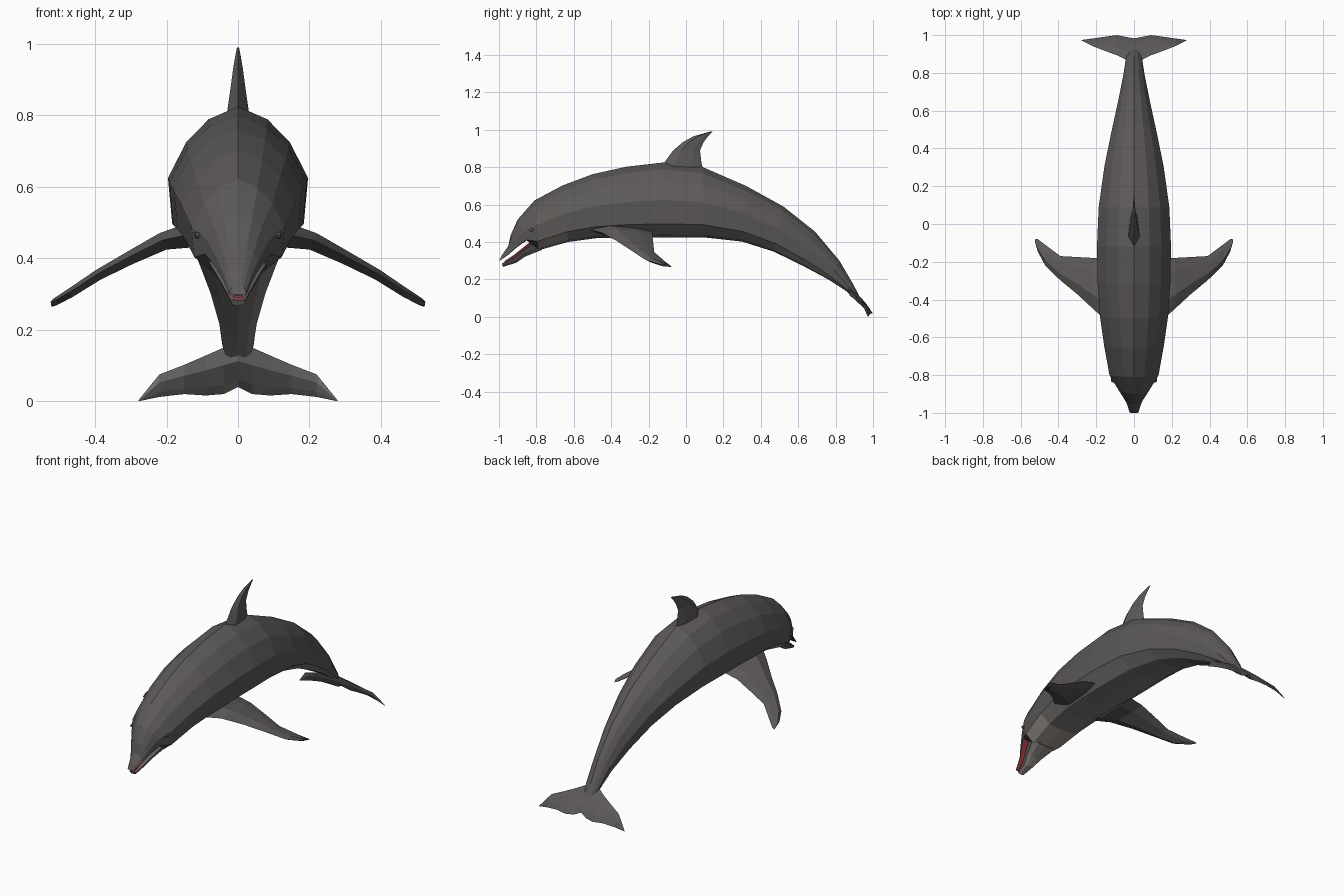
import bpy, bmesh, math
from mathutils import Vector

if "Cube" in bpy.data.objects:
    bpy.data.objects.remove(bpy.data.objects["Cube"])


def material(name, rgb):
    m = bpy.data.materials.new(name)
    m.diffuse_color = (*rgb, 1)
    m.use_nodes = True
    m.node_tree.nodes["Principled BSDF"].inputs["Base Color"].default_value = m.diffuse_color
    return m


SKIN = material("dark_grey_skin", (0.108, 0.101, 0.097))
BELLY = material("grey_belly", (0.20, 0.188, 0.18))
FLUKE_UNDER = material("grey_fluke_underside", (0.25, 0.238, 0.23))
CHIN = material("pale_chin", (0.30, 0.272, 0.252))
RED = material("mouth_red", (0.45, 0.06, 0.07))
PALETTE = [SKIN, BELLY, FLUKE_UNDER, CHIN, RED]


def loft(name, rings, pick=lambda i, j: SKIN):
    """Skin equal-length vertex rings, cap the ends; pick(ring, band) colours."""
    bm = bmesh.new()
    vs = [[bm.verts.new(p) for p in r] for r in rings]
    n = len(vs[0])
    for i, (a, b) in enumerate(zip(vs, vs[1:])):
        for j in range(n):
            k = (j + 1) % n
            f = bm.faces.new((a[j], a[k], b[k], b[j]))
            f.material_index = PALETTE.index(pick(i, j))
    bm.faces.new(vs[0])
    bm.faces.new(vs[-1])
    bmesh.ops.remove_doubles(bm, verts=bm.verts, dist=0.0005)
    bmesh.ops.recalc_face_normals(bm, faces=bm.faces)
    me = bpy.data.meshes.new(name)
    bm.to_mesh(me)
    bm.free()
    for m in PALETTE:
        me.materials.append(m)
    ob = bpy.data.objects.new(name, me)
    bpy.context.collection.objects.link(ob)
    return ob


# Half cross-sections: (width factor, height fraction), top to bottom
BODY = [(0, 1), (.42, .91), (.74, .75), (1, .5), (.94, .18), (.55, .03), (0, 0)]
BEAK = [(0, 1), (.42, .92), (.72, .72), (.95, .4), (1, .06), (.6, .03), (0, .05)]
JAW = [(0, .93), (.65, .95), (1, .8), (.85, .3), (.5, .04), (0, 0)]


def section(top, bottom, w, shape):
    """Symmetric ring between a top and a bottom (y, z) point."""
    half = [(w * k, bottom[0] + (top[0] - bottom[0]) * t,
             bottom[1] + (top[1] - bottom[1]) * t) for k, t in shape]
    return half + [(-x, y, z) for x, y, z in half[-2:0:-1]]


def rings(table, shape):
    return [section((a, b), (c, d), w, shape) for a, b, c, d, w in table]


# Upper beak and body: top y, top z, bottom y, bottom z, half width
beak = rings([
    (-.985, .328, -1.0, .296, .023),
    (-.950, .378, -.950, .330, .038),
    (-.938, .435, -.905, .368, .060),
    (-.900, .520, -.850, .405, .092)], BEAK)
trunk = rings([
    (-.810, .622, -.790, .355, .130),
    (-.660, .702, -.630, .400, .158),
    (-.500, .762, -.480, .420, .180),
    (-.320, .802, -.310, .425, .192),
    (-.120, .825, -.120, .425, .196),
    (.090, .800, .090, .425, .187),
    (.320, .700, .300, .402, .156),
    (.520, .590, .470, .348, .118),
    (.690, .455, .630, .270, .082),
    (.820, .300, .760, .200, .056),
    (.893, .175, .850, .142, .044),
    (.930, .105, .915, .090, .025)], BODY)


def body_colour(i, j):
    band = min(j, 11 - j)
    if i < 3:                       # palate inside the beak
        return RED if band >= 4 else SKIN
    if i == 3:                      # back of the mouth
        return RED if band == 5 else SKIN
    if band < 4:
        return SKIN
    return CHIN if i == 4 else BELLY


loft("body", beak + trunk, body_colour)

# Lower jaw: red floor, dark lip, pale underside
loft("lower_jaw", rings([
    (-.985, .285, -.978, .267, .021),
    (-.930, .314, -.905, .290, .035),
    (-.870, .362, -.860, .322, .060),
    (-.780, .430, -.770, .358, .098)], JAW),
    lambda i, j: (RED, SKIN, SKIN, CHIN, CHIN)[min(j, 9 - j)])

# Tongue
loft("tongue", rings([
    (-.972, .297, -.970, .284, .013),
    (-.915, .336, -.910, .310, .020),
    (-.830, .405, -.820, .370, .040)], JAW), lambda i, j: RED)


def blade(lead, trail, normal, t):
    """Six-sided lens ring between leading and trailing edge."""
    a, b, n = Vector(lead), Vector(trail), Vector(normal).normalized() * t
    p, q = a.lerp(b, .3), a.lerp(b, .75)
    return [a, p + n, q + n * .6, b, q - n * .6, p - n]


# Dorsal fin: z, front y, back y, half thickness
loft("dorsal_fin", [blade((0, f, z), (0, r, z), (1, 0, 0), t) for z, f, r, t in [
    (.780, -.150, .095, .032), (.820, -.120, .083, .029), (.890, -.068, .075, .019),
    (.935, -.015, .095, .013), (.965, .040, .118, .008), (.990, .128, .142, .003)]])

# Flippers: x, leading y, trailing y, z, half thickness
FLIPPER = [(.130, -.530, -.180, .462, .036), (.210, -.455, -.180, .445, .025),
           (.300, -.372, -.175, .400, .019), (.390, -.298, -.170, .352, .015),
           (.470, -.220, -.110, .300, .013), (.510, -.145, -.080, .277, .010),
           (.522, -.100, -.078, .271, .006)]
# Fluke: x, leading y, z, trailing y, z, half thickness
FLUKE = [(0, .850, .160, .983, .040, .018), (.040, .868, .150, .990, .020, .016),
         (.090, .893, .128, 1.0, .016, .012), (.150, .915, .102, .992, .020, .009),
         (.220, .942, .075, .982, .012, .006), (.278, .972, .003, .974, 0, .002)]

for s, side in ((1, "right"), (-1, "left")):
    loft(f"flipper_{side}", [blade((s * x, f, z + .006), (s * x, r, z - .006), (s * .45, 0, 1), t)
                             for x, f, r, z, t in FLIPPER])
    loft(f"tail_fluke_{side}", [blade((s * x, ly, lz), (s * x, ty, tz), (0, .75, .65), t)
                                for x, ly, lz, ty, tz, t in FLUKE],
         lambda i, j: FLUKE_UNDER if j >= 3 else SKIN)
    # Small skin-coloured eyelid
    loft(f"eyelid_{side}", [[(s * x, -.825 + r * math.cos(i * math.pi / 4),
                              .465 + r * .7 * math.sin(i * math.pi / 4)) for i in range(8)]
                            for x, r in ((.105, .014), (.119, .012), (.122, .005))])
